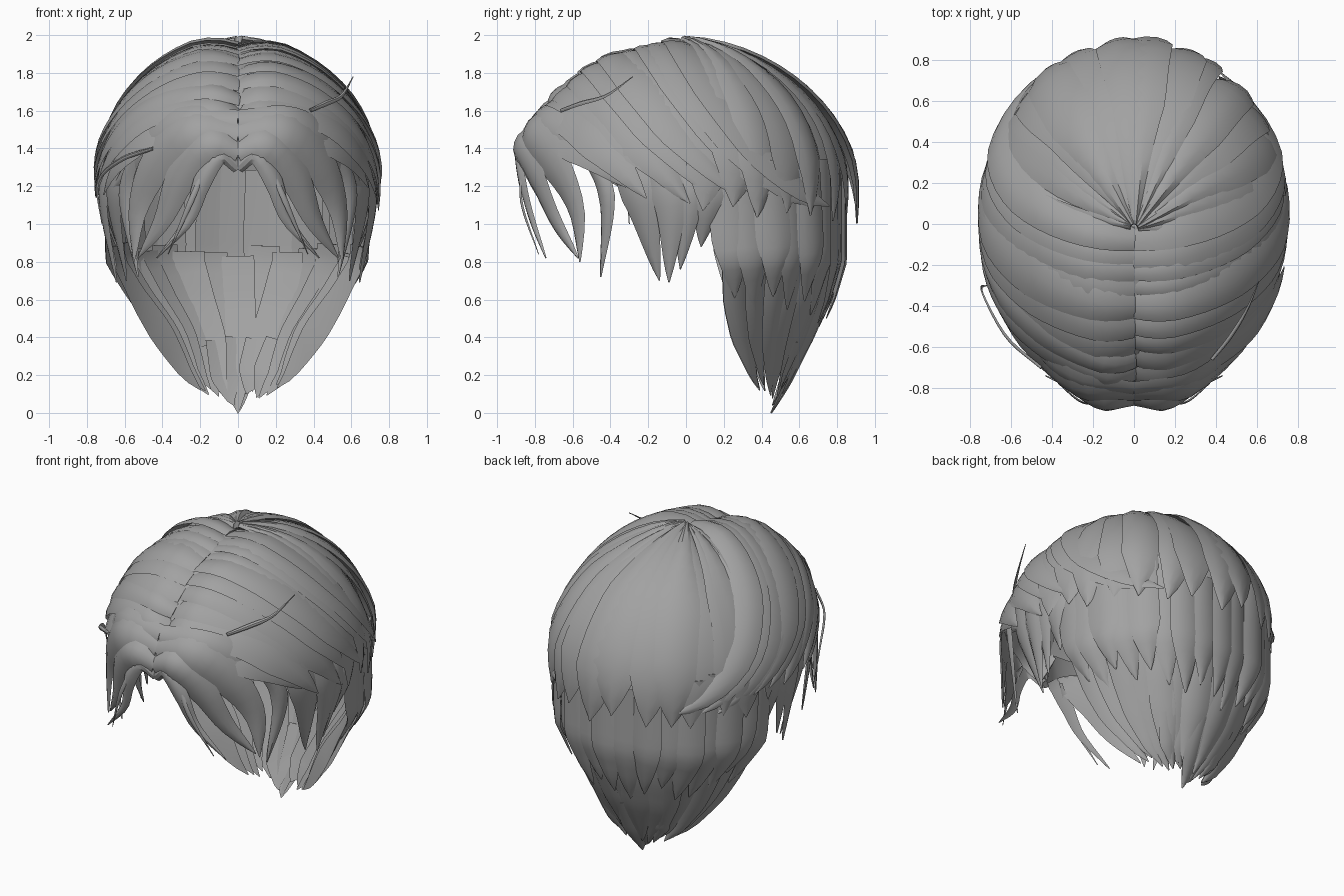
import bpy, bmesh, math, random
from mathutils import Vector

if "Cube" in bpy.data.objects:
    bpy.data.objects.remove(bpy.data.objects["Cube"])

random.seed(4)
hair = bpy.data.materials.new("ash_grey_hair")
hair.diffuse_color = (0.36, 0.36, 0.36, 1)
hair.use_nodes = True
hair.node_tree.nodes["Principled BSDF"].inputs["Base Color"].default_value = hair.diffuse_color
ZC = 1.15                                    # height of the widest level


def rnd(a):
    return random.uniform(-a, a)


def table(rows, v):
    """Linear lookup in ascending rows of (key, value...)."""
    for a, b in zip(rows, rows[1:]):
        if v <= b[0]:
            f = max(0, (v - a[0]) / (b[0] - a[0]))
            return [p + (q - p) * f for p, q in zip(a[1:], b[1:])]
    return rows[-1][1:]


def inside(x, y, z):
    """Upper head envelope test."""
    e = 1.8 + 0.3 * min(1, max(0, -y / 0.5))
    u = math.hypot(x / 0.745, y / 0.89) ** e
    return u + (max(0, z - ZC) / 0.83) ** 2 < 1


def cast(base, d):
    """March from a base point to the envelope."""
    lo, hi = 0, 2
    for _ in range(24):
        m = (lo + hi) / 2
        p = base + d * m
        lo, hi = (m, hi) if inside(*p) else (lo, m)
    return base + d * lo


# z, half width, front edge y, back y of the lower hair
NAPE = [(0, .05, .46, .50), (.06, .18, .41, .53), (.2, .31, .35, .60), (.4, .43, .30, .70),
        (.6, .56, .26, .78), (.8, .67, .25, .83), (1.4, .69, .18, .83)]


def nape(z, phi, inset=0):
    w, yf, yb = table(NAPE, z)
    return Vector(((w - inset) * math.sin(phi), yf + (yb - yf - inset) * math.cos(phi), z))


def smooth_path(pts, n=14):
    """Catmull-Rom curve through a few points."""
    p = [Vector(q) for q in pts]
    p = [2 * p[0] - p[1]] + p + [2 * p[-1] - p[-2]]
    out = []
    for i in range(n + 1):
        s = i / n * (len(p) - 3)
        k = min(int(s), len(p) - 4)
        t = s - k
        a, b, c, d = p[k:k + 4]
        out.append(0.5 * (2 * b + (c - a) * t + (2 * a - 5 * b + 4 * c - d) * t * t
                          + (3 * b - a - 3 * c + d) * t ** 3))
    return out


def lock(bm, path, width, height, root=0.6, tip=0.35, roll=0.0):
    """Tapered lock with an arched outside and a shallow underside."""
    rings, n = [], len(path) - 1
    for i, p in enumerate(path):
        t = i / n
        tan = (path[min(i + 1, n)] - path[max(i - 1, 0)]).normalized()
        out = p - Vector((0, 0.05, min(p.z, ZC)))
        out = (out - tan * out.dot(tan)).normalized()
        side = tan.cross(out)
        taper = min(1, (1 - t) / tip) ** 0.75
        w = max(0.003, width * taper * (root + (1 - root) * min(1, t / 0.45)))
        h = max(0.002, height * (0.25 + 0.75 * taper))
        ring = []
        for u, v in ((-1, 0), (-.55, .75), (0, 1), (.55, .75), (1, 0), (0, .2)):
            ring.append(bm.verts.new(p + side * u * w + out * (v * h + roll * u * taper)))
        rings.append(ring)
    for a, b in zip(rings, rings[1:]):
        for j in range(6):
            k = (j + 1) % 6
            bm.faces.new((a[j], a[k], b[k], b[j]))
    bm.faces.new(rings[0][::-1])
    bm.faces.new(rings[-1])


def finish(bm, name, closed=True):
    if closed:
        bmesh.ops.recalc_face_normals(bm, faces=bm.faces)
    me = bpy.data.meshes.new(name)
    bm.to_mesh(me)
    bm.free()
    me.materials.append(hair)
    ob = bpy.data.objects.new(name, me)
    bpy.context.collection.objects.link(ob)
    bpy.ops.object.select_all(action='DESELECT')
    ob.select_set(True)
    bpy.context.view_layer.objects.active = ob
    bpy.ops.object.shade_smooth_by_angle(angle=math.radians(30))


C = Vector((0, 0, ZC))


def polar(th, phi):
    return cast(C, Vector((math.sin(th) * math.sin(phi), math.sin(th) * math.cos(phi), math.cos(th))))


# Base layer closing gaps under the locks
bm = bmesh.new()
rows = []
for i in range(13):
    r = []
    for j in range(37):
        phi = math.radians(j * 10 - 180)
        limit = math.radians(76 + 8 * math.cos(phi))
        r.append(bm.verts.new(C + (polar(0.02 + (limit - 0.02) * i / 12, phi) - C) * 0.96))
    rows.append(r)
for a, b in zip(rows, rows[1:]):
    for j in range(36):
        bm.faces.new((a[j], b[j], b[j + 1], a[j + 1]))
finish(bm, "under_cap", False)

# Back locks radiating from the crown
bm = bmesh.new()
for j in range(15):
    phi = math.radians((j - 7) * 11.5 + rnd(3))
    end = math.radians(97 + rnd(3))
    bend = rnd(0.07)
    path = []
    for i in range(15):
        t = i / 14
        p = polar(0.02 + (end - 0.02) * t, phi + bend * math.sin(t * 3) + 0.10 * t * t)
        path.append(p + Vector((0, 0.015 * t ** 3 - 0.02 * (1 - t), -0.02 * (1 - t))))
    lock(bm, path, 0.135 + rnd(0.02), 0.026 + rnd(0.01), root=0.12, tip=0.22, roll=0.02)
finish(bm, "crown_back_locks")

# Side locks sweeping outward and back from the centre parting
for s, label in ((1, "right"), (-1, "left")):
    bm = bmesh.new()
    N = 10
    for i in range(N):
        f = i / (N - 1)
        y0 = -0.05 - 0.80 * f + rnd(0.012)
        ye = 0.72 - 1.02 * f + rnd(0.04)
        a1 = math.radians(95 - 7 * f + rnd(3))
        lift = rnd(0.012)
        path = []
        for k in range(19):
            t = k / 18
            y = y0 + (ye - y0) * t ** 1.7
            a = a1 * t
            p = cast(Vector((0, y, ZC)), Vector((s * math.sin(a), 0, math.cos(a))))
            groove = -0.055 * max(0, 1 - t / 0.17) ** 1.5 + lift
            path.append(p + (p - C).normalized() * groove)
        lock(bm, path, 0.118 + rnd(0.02), 0.024 + rnd(0.006), root=0.62, tip=0.3, roll=0.028 * s)
    finish(bm, "parted_locks_" + label)

# Shoulder tier, long nape tier and short inner tier
TIERS = (("middle_tier_locks", 17, 90, 1.32, .58, .0, .10),
         ("nape_tier_locks", 15, 88, .86, .04, .04, .095),
         ("inner_nape_locks", 5, 35, .38, .02, .05, .075))
for name, count, span, z0, z1, inset, w in TIERS:
    bm = bmesh.new()
    for j in range(count):
        u = 2 * j / (count - 1) - 1
        phi = math.radians(span * u)
        if z1 > 0.3:
            end = z1 - 0.08 * (1 - abs(u)) + rnd(0.07)
        else:
            end = 0.0 if j == count // 2 else z1 + 0.04 * abs(u) + abs(rnd(0.08))
        top = z0 + rnd(0.04)
        path = [nape(top + (end - top) * k / 14, phi, inset + 0.014 * (j % 2)) for k in range(15)]
        lock(bm, path, w, 0.022, root=0.9, tip=0.4, roll=rnd(0.018))
    finish(bm, name)

# Curtain fringe: path, half width
FRINGE = [
    (((0, -.85, 1.30), (.09, -.88, 1.36), (.19, -.86, 1.22), (.26, -.81, 1.02), (.43, -.74, .82)), .05),
    (((0, -.86, 1.38), (.16, -.88, 1.42), (.3, -.79, 1.25), (.4, -.69, 1.02), (.53, -.57, .82)), .09),
    (((0, -.83, 1.47), (.25, -.82, 1.49), (.43, -.69, 1.32), (.53, -.58, 1.08), (.55, -.56, .80)), .11),
    (((0, -.80, 1.54), (.28, -.76, 1.54), (.50, -.57, 1.40), (.67, -.27, 1.17)), .10),
    (((.15, -.86, 1.36), (.25, -.87, 1.12), (.37, -.78, .84)), .016),
]
# Temple locks and sideburns: root y, middle y, tip y, tip z, half width
TEMPLE = [(-.55, -.42, -.45, .72, .055), (-.38, -.25, -.14, .70, .10), (-.22, -.09, -.09, .69, .095),
          (-.05, .01, -.03, .76, .085), (.10, .11, .08, .88, .09)]
for s, label in ((1, "right"), (-1, "left")):
    bm = bmesh.new()
    for pts, w in FRINGE:
        lock(bm, smooth_path([(s * x, y, z) for x, y, z in pts]), w, min(.028, w / 2), root=.7, tip=.5)
    finish(bm, "fringe_" + label)
    bm = bmesh.new()
    for ya, yb, yc, z, w in TEMPLE:
        bulge = 0.71 - 0.35 * max(0, -yb - 0.1)
        pts = ((bulge - .08, ya, 1.42), (bulge, yb, 1.15), (bulge - .07, yc, z))
        lock(bm, smooth_path([(s * p[0], p[1], p[2]) for p in pts]), w, .026, root=.7, tip=.5)
    finish(bm, "sideburn_" + label)

# Loose strands
bm = bmesh.new()
for pts in (((.38, -.66, 1.60), (.47, -.55, 1.64), (.55, -.42, 1.68), (.61, -.28, 1.78)),
            ((-.45, -.70, 1.40), (-.62, -.55, 1.34), (-.74, -.33, 1.22), (-.72, -.30, 1.0))):
    lock(bm, smooth_path(pts), 0.017, 0.012, tip=0.7)
finish(bm, "loose_strands")
